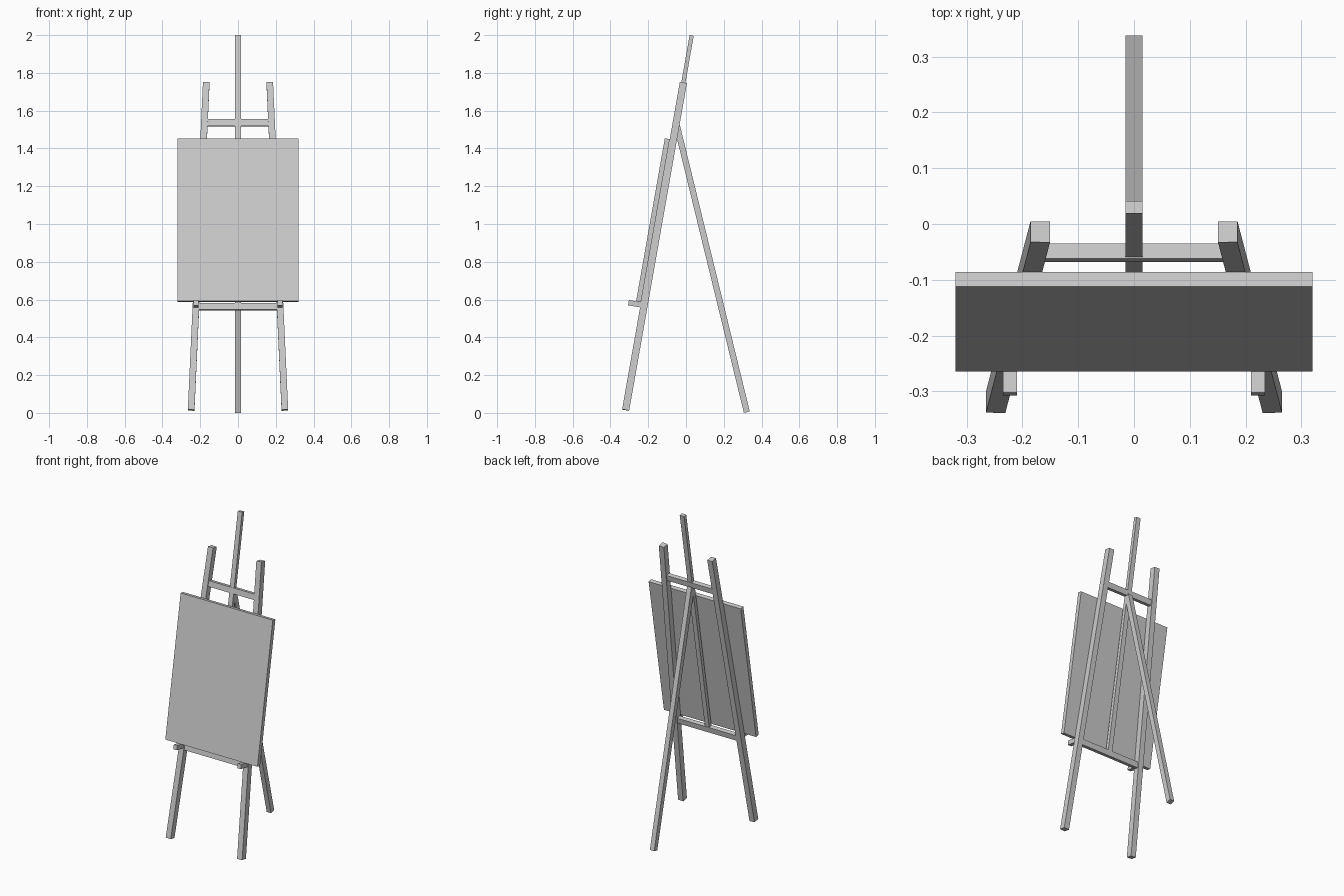
import bpy, bmesh, math
from mathutils import Vector, Matrix

if "Cube" in bpy.data.objects:
    bpy.data.objects.remove(bpy.data.objects["Cube"])

TILT = math.radians(10)
UP = Vector((0, math.sin(TILT), math.cos(TILT)))       # along the leaning frame
FRONT = Vector((0, -math.cos(TILT), math.sin(TILT)))   # out of the frame's face


def on_frame(x, z, out=0.0):
    """Point on the mid plane of the leaning frame, pushed forward by out."""
    return Vector((x, -0.014 + (z - 1.748) * math.tan(TILT), z)) + FRONT * out


def beam(name, a, b, width, depth, depth_dir=FRONT, mirror=False):
    """Square-ended bar from a to b; depth is measured along depth_dir."""
    a, b = Vector(a), Vector(b)
    axis = (b - a).normalized()
    dep = (depth_dir - axis * depth_dir.dot(axis)).normalized()
    side = dep.cross(axis)
    rot = Matrix((side, dep, axis)).transposed().to_4x4()
    size = Matrix.Diagonal((width, depth, (b - a).length, 1))
    bm = bmesh.new()
    bmesh.ops.create_cube(bm, size=1, matrix=Matrix.Translation((a + b) / 2) @ rot @ size)
    bmesh.ops.recalc_face_normals(bm, faces=bm.faces)
    mesh = bpy.data.meshes.new(name)
    bm.to_mesh(mesh)
    bm.free()
    obj = bpy.data.objects.new(name, mesh)
    bpy.context.collection.objects.link(obj)
    if mirror:
        obj.modifiers.new("Mirror", 'MIRROR').use_axis = (True, False, False)
    return obj


LEG_DEPTH = 0.038
BOARD_DEPTH = 0.0265

# Splayed front legs
beam("front_legs", on_frame(0.248, 0.015), on_frame(0.168, 1.748), 0.035, LEG_DEPTH, mirror=True)

# Centre mast, from the lower crossbar to the tip
beam("centre_mast", on_frame(0, 0.565), on_frame(0, 1.998), 0.03, 0.022)

# Crossbars between the legs
for name, z, half in (("lower_crossbar", 0.561, 0.21), ("upper_crossbar", 1.535, 0.167)):
    beam(name, on_frame(-half, z), on_frame(half, z), 0.035, 0.027)

# Rear prop leg
beam("rear_leg", (0, 0.322, 0.004), (0, -0.048, 1.52), 0.03, 0.032, Vector((0, 1, 0)))

# Pegs carrying the canvas
beam("support_pegs", on_frame(0.222, 0.569), on_frame(0.222, 0.569, 0.084),
     0.025, 0.028, UP, mirror=True)

# Canvas board resting against the legs
out = LEG_DEPTH / 2 + BOARD_DEPTH / 2
base = on_frame(0, 0.569, out) + UP * 0.0145
beam("canvas_board", base, base + UP * 0.876, 0.64, BOARD_DEPTH)
